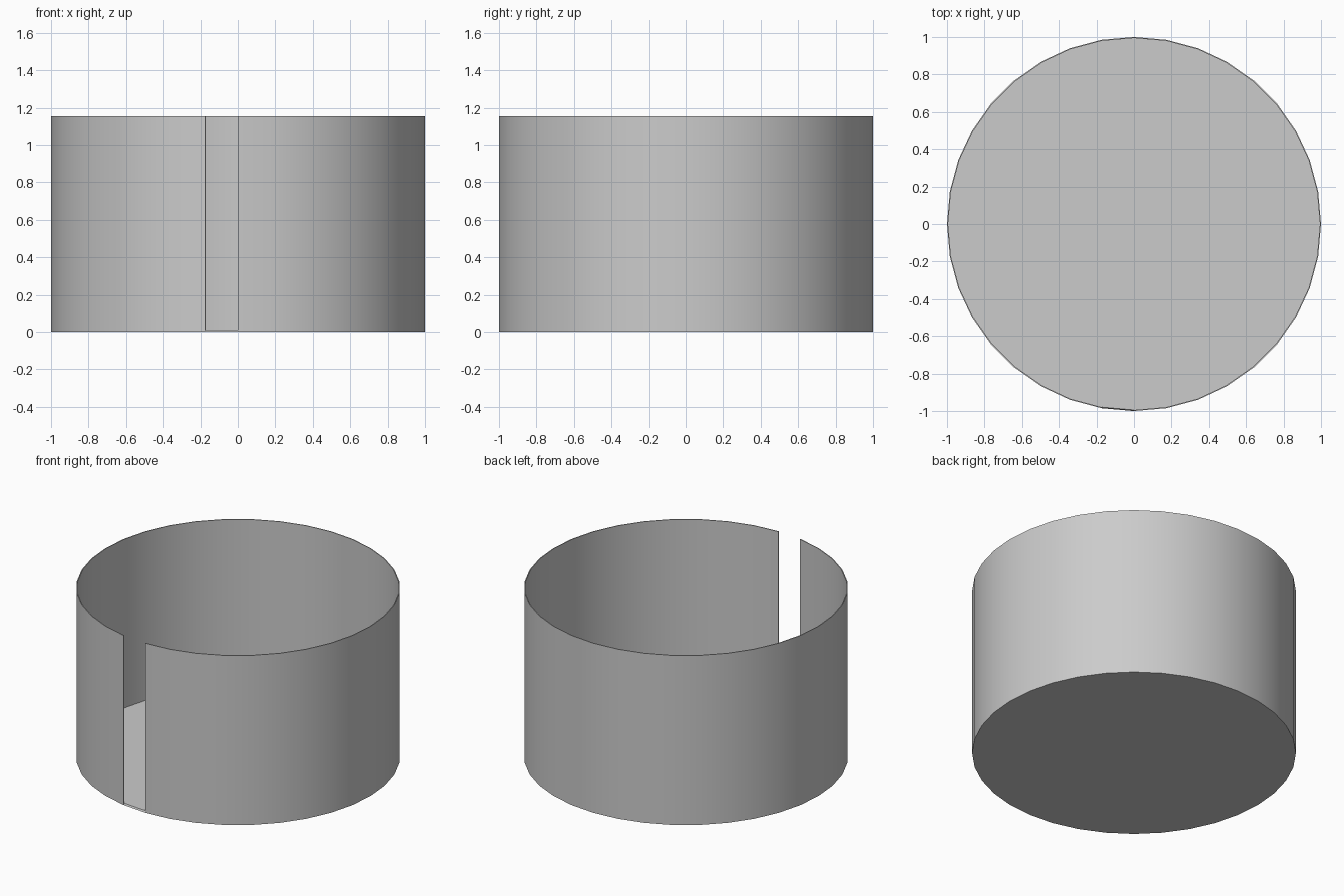
import bpy, bmesh, math

if "Cube" in bpy.data.objects:
    bpy.data.objects.remove(bpy.data.objects["Cube"])

SIDES, HEIGHT, WALL = 36, 1.155, 0.006

# Open round tub: thin floor and wall, with one wall panel left out at the front
bm = bmesh.new()
low, high = [], []
for i in range(SIDES):
    a = math.radians(-90 + i * 360 / SIDES)
    x, y = math.cos(a), math.sin(a)
    low.append(bm.verts.new((x, y, 0)))
    high.append(bm.verts.new((x, y, HEIGHT)))
bm.faces.new(list(reversed(low)))
for i in range(SIDES - 1):  # the last panel is the slot
    bm.faces.new((low[i], low[i + 1], high[i + 1], high[i]))

mesh = bpy.data.meshes.new("slotted_tub")
bm.to_mesh(mesh)
bm.free()
tub = bpy.data.objects.new("slotted_tub", mesh)
bpy.context.collection.objects.link(tub)

# Wall thickness, growing inwards
solid = tub.modifiers.new("thickness", 'SOLIDIFY')
solid.thickness = WALL
solid.offset = -1
solid.use_even_offset = True

# Smooth round wall, sharp rim and floor edge
bpy.context.view_layer.objects.active = tub
tub.select_set(True)
bpy.ops.object.modifier_apply(modifier=solid.name)
bpy.ops.object.shade_smooth_by_angle(angle=math.radians(30))
